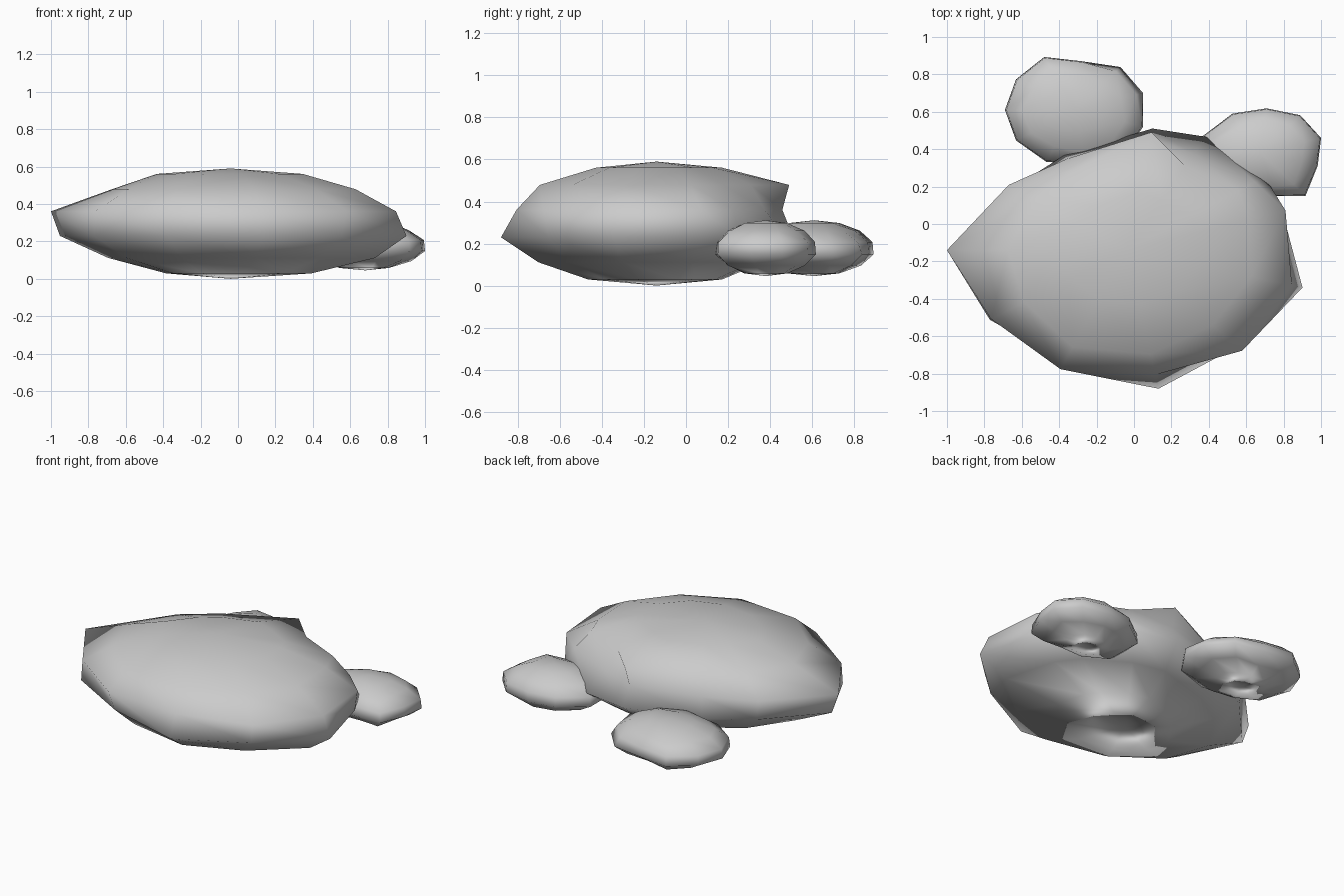
import bpy, bmesh, math

if "Cube" in bpy.data.objects:
    bpy.data.objects.remove(bpy.data.objects["Cube"])

stone = bpy.data.materials.new("grey_stone")
stone.diffuse_color = (0.6, 0.6, 0.6, 1)
stone.use_nodes = True
stone.node_tree.nodes["Principled BSDF"].inputs["Base Color"].default_value = stone.diffuse_color


def rock(name, centre, z_mid, z_half, outline, rings):
    """Flattened boulder: stacked rings between two poles.
    outline: (angle, radius) pairs; rings: share of that radius, top to bottom."""
    bm = bmesh.new()
    cx, cy = centre
    bands = len(rings) + 1
    loops = []
    for k, shares in enumerate(rings, 1):
        z = z_mid + z_half * math.cos(math.pi * k / bands)
        loops.append([bm.verts.new((cx + r * s * math.cos(math.radians(a)),
                                    cy + r * s * math.sin(math.radians(a)), z))
                      for (a, r), s in zip(outline, shares)])
    top = bm.verts.new((cx, cy, z_mid + z_half))
    bottom = bm.verts.new((cx, cy, z_mid - z_half))
    n = len(outline)
    for i in range(n):
        j = (i + 1) % n
        bm.faces.new((top, loops[0][i], loops[0][j]))
        for upper, lower in zip(loops, loops[1:]):
            bm.faces.new((upper[i], lower[i], lower[j], upper[j]))
        # underside cap faces inward
        bm.faces.new((bottom, loops[-1][i], loops[-1][j]))
    for f in bm.faces:
        f.smooth = True
    mesh = bpy.data.meshes.new(name)
    bm.to_mesh(mesh)
    bm.free()
    mesh.materials.append(stone)
    bpy.context.collection.objects.link(bpy.data.objects.new(name, mesh))


# Large boulder
rock("large_boulder", (-0.04, -0.14), 0.295, 0.295,
     [(14, .876), (28, .836), (55, .74), (78, .665), (123, .607), (151, .72),
      (180, .96), (207, .82), (241, .75), (283, .76), (319, .836), (348, .962)],
     [[.45, .46, .44, .48, .47, .43, .41, .41, .40, .39, .41, .41],
      [.77, .81, .74, .97, .84, .77, .66, .75, .79, .75, .73, .71],
      [1.0, .93, .85, .92, .96, 1.0, 1.0, .99, .97, .90, .98, .94],
      [.98, 1.0, 1.0, 1.0, 1.0, .96, .95, 1.0, .91, 1.0, .94, 1.0],
      [.80, .78, .76, .78, .78, .75, .68, .76, .74, .76, .76, .82],
      [.46, .45, .46, .48, .46, .40, .36, .42, .43, .44, .45, .46]])

# Small stones resting against the back edge
SMALL = [.43, .78, .98, 1.0, .79, .44]


def small_rings(n, phase, lean=()):
    """Gentle variation around the outline; columns in lean slope back at the top."""
    rings = []
    for k, s in enumerate(SMALL):
        row = [s * (1 + .05 * (math.sin(2.3 * i + 1.7 * k + phase) - 1) * (k not in (2, 3)))
               for i in range(n)]
        for i in lean:
            row[i] *= (.86, .86, .92, 1, 1, 1)[k]
        rings.append(row)
    return rings


back = [(14, .37), (44, .33), (83, .262), (121, .33), (153, .36), (180, .38),
        (207, .36), (240, .32), (280, .30), (320, .35), (346, .37)]
rock("back_stone", (-0.31, 0.61), 0.178, 0.133, back, small_rings(len(back), 0, (0, 1)))

side = [(14, .33), (44, .29), (83, .24), (126, .26), (165, .33), (200, .34),
        (240, .28), (289, .245), (316, .33), (347, .31)]
rock("side_stone", (0.68, 0.38), 0.178, 0.133, side, small_rings(len(side), 2))
